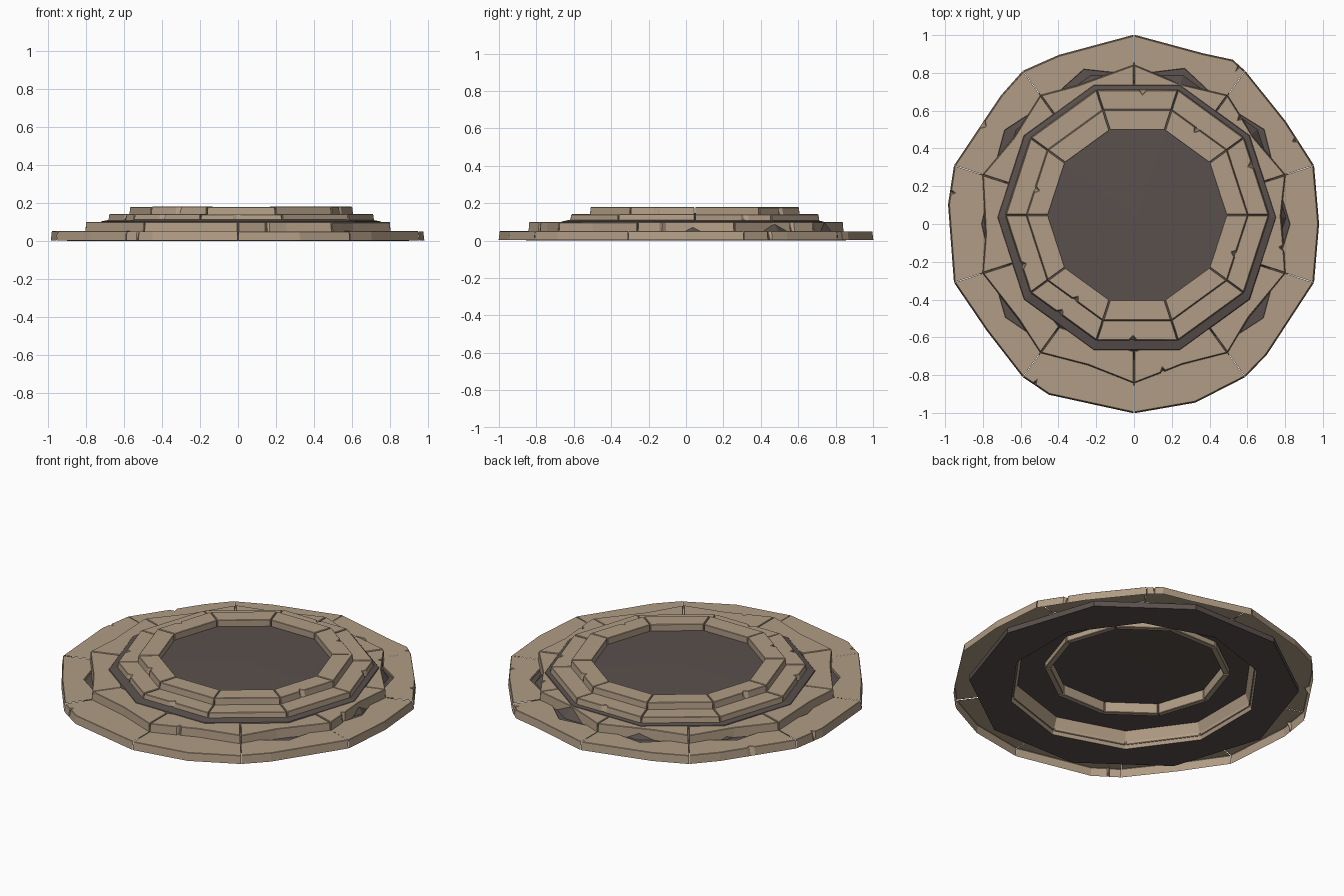
import bpy, bmesh, random
from math import sin, cos, radians

random.seed(4)
if "Cube" in bpy.data.objects:
    bpy.data.objects.remove(bpy.data.objects["Cube"], do_unlink=True)


def material(name, rgb):
    m = bpy.data.materials.new(name)
    m.use_nodes = True
    m.diffuse_color = (*rgb, 1)
    bsdf = m.node_tree.nodes["Principled BSDF"]
    bsdf.inputs["Base Color"].default_value = (*rgb, 1)
    bsdf.inputs["Roughness"].default_value = 0.9
    return m


STONE = material("tan_stone", (0.44, 0.335, 0.235))
MORTAR = material("dark_mortar", (0.10, 0.08, 0.073))


def polar(r, deg, z, center):
    a = radians(deg)
    return (center[0] + r * cos(a), center[1] + r * sin(a), z)


def finish(bm, name, mats):
    bmesh.ops.recalc_face_normals(bm, faces=bm.faces)
    mesh = bpy.data.meshes.new(name)
    bm.to_mesh(mesh)
    bm.free()
    for m in mats:
        mesh.materials.append(m)
    ob = bpy.data.objects.new(name, mesh)
    bpy.context.collection.objects.link(ob)
    return ob


def add_stone(bm, outer, inner, z0, z1, center, taper, closed):
    """Prism between an outer and an inner edge; outer points are (angle, low radius, high radius)."""
    low = [polar(r, a, z0, center) for a, r, _ in outer]
    high = [polar(r - taper, a, z1, center) for a, _, r in outer]
    low += [polar(r, a, z0, center) for a, r in reversed(inner)]
    high += [polar(r, a, z1, center) for a, r in reversed(inner)]
    lo = [bm.verts.new(p) for p in low]
    hi = [bm.verts.new(p) for p in high]
    n = len(lo)
    ends = (len(outer) - 1, n - 1)
    for i in range(n):
        if closed or i not in ends:
            j = (i + 1) % n
            bm.faces.new((lo[i], lo[j], hi[j], hi[i]))
    bm.faces.new(hi)
    if closed:
        bm.faces.new(lo)


def ring(name, start, r_out, r_in, z0, z1, center=(0, 0), mids=None,
         inner_mids=None, taper=0.006, chips=0.4, gap=0.005, closed=True):
    """Ten separate stones laid in a circle."""
    bm = bmesh.new()
    for i in range(10):
        a0, a1 = start + 36 * i, start + 36 * (i + 1)
        g_out, g_in = gap / 2 / r_out * 57.3, gap / 2 / r_in * 57.3
        outer = [(a0 + g_out, r_out, r_out)]
        if mids:
            outer += [(a, r, r) for a, r in mids[i]]
        outer.append((a1 - g_out, r_out, r_out))
        # small broken notch in the upper edge
        if random.random() < chips:
            s = random.randrange(len(outer) - 1)
            (b0, p0, _), (b1, p1, _) = outer[s], outer[s + 1]
            t = random.uniform(0.3, 0.7)
            notch = []
            for dt, cut in ((-0.05, 0), (0, 0.022), (0.05, 0)):
                f = t + dt
                x = (1 - f) * p0 * cos(radians(b0)) + f * p1 * cos(radians(b1))
                y = (1 - f) * p0 * sin(radians(b0)) + f * p1 * sin(radians(b1))
                r = (x * x + y * y) ** 0.5
                notch.append((b0 + (b1 - b0) * f, r, r - cut))
            outer[s + 1:s + 1] = notch
        inner = [(a0 + g_in, r_in), (a1 - g_in, r_in)]
        if inner_mids:
            inner.insert(1, ((a0 + a1) / 2, inner_mids[i]))
        add_stone(bm, outer, inner, z0, z1 - random.uniform(0, 0.003), center, taper, closed)
    ob = finish(bm, name, [STONE])
    bev = ob.modifiers.new("worn_edges", "BEVEL")
    bev.width = 0.0025
    bev.segments = 1
    bev.limit_method = "ANGLE"
    bev.angle_limit = radians(50)


# Stepped mortar body with a hollow underside and a slightly domed floor
CENTER = (0.015, 0.035)
ORIGIN = (0, 0)
bm = bmesh.new()
profile = [(0.48, 0.14, 0, CENTER), (0.62, 0.125, 0, CENTER), (0.735, 0.102, 0, CENTER),
           (0.79, 0.04, 0, CENTER), (0.90, 0.032, 0, ORIGIN), (0.90, 0.0, 0, ORIGIN),
           (0.69, 0.0, 18, ORIGIN), (0.655, 0.094, 18, ORIGIN), (0.50, 0.096, 0, CENTER),
           (0.48, 0.125, 0, CENTER)]
loops = [[bm.verts.new(polar(r, 36 * k + turn, z, c)) for k in range(10)]
         for r, z, turn, c in profile]
LINING = 6
for s, (a, b) in enumerate(zip(loops, loops[1:])):
    for k in range(10):
        j = (k + 1) % 10
        f = bm.faces.new((a[k], a[j], b[j], b[k]))
        f.material_index = 1 if s == LINING else 0   # stone wall of the hollow
for loop, z in ((loops[0], 0.148), (loops[-1], 0.133)):
    hub = bm.verts.new((*CENTER, z))
    for k in range(10):
        bm.faces.new((loop[k], loop[(k + 1) % 10], hub))
finish(bm, "mortar_core", [MORTAR, STONE])

# Lowest step: broad open-bottomed slabs with an irregular rim
rim = [[(34, 0.97)], [(59, 1.015), (68, 0.975)], [(114, 0.98)], [(136, 0.98)],
       [(174, 0.99)], [(216, 0.963)], [(243.5, 1.01)], [(289, 1.0)],
       [(315.5, 0.987)], [(360, 0.98)]]
gaps = [0.85, 0.865, 0.86, 0.845, 0.805, 0.84, 0.78, 0.78, 0.845, 0.825]
ring("lower_step", 18, 1.002, 0.79, 0.002, 0.052, mids=rim, inner_mids=gaps,
     chips=0.6, gap=0.003, closed=False)

# Second step: slabs worn hollow along the outer edge
worn = [[(36 * (i + 1) + random.uniform(-5, 5), 0.79 + random.uniform(-0.008, 0.008))]
        for i in range(10)]
ring("second_step", 18, 0.845, 0.675, 0.02, 0.10, mids=worn)

# Third step and top kerb, turned by half a stone
UPPER = (0.017, 0.047)
ring("third_step", 0, 0.70, 0.52, 0.10, 0.142, UPPER)
ring("top_kerb", 0, 0.59, 0.472, 0.13, 0.18, UPPER, chips=0.3)

# Foot of the kerb showing below the floor
ring("kerb_foot", 0, 0.505, 0.472, 0.065, 0.135, UPPER, chips=0, taper=0)
